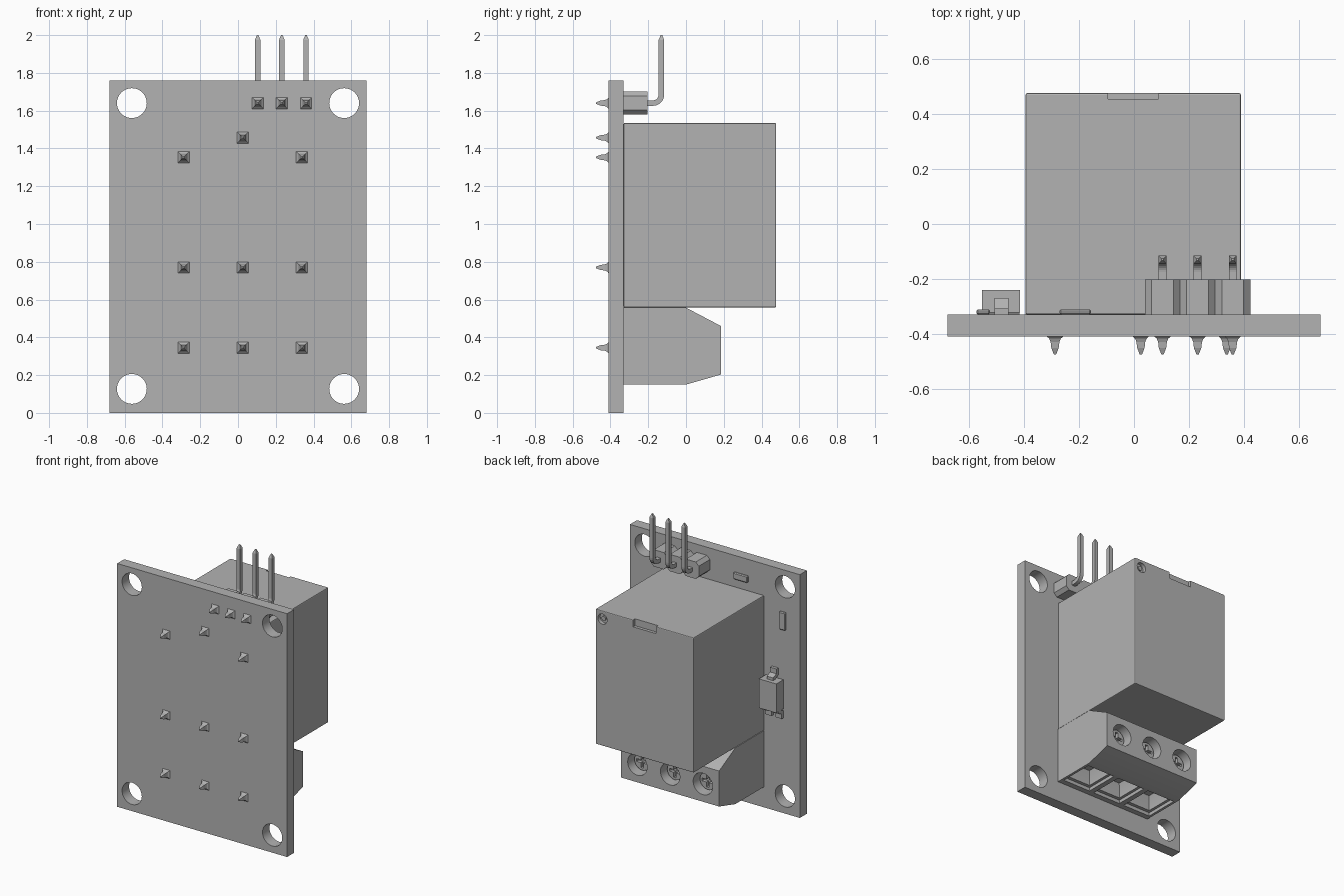
import bpy, bmesh, math

cube = bpy.data.objects.get("Cube")
if cube:
    bpy.data.objects.remove(cube, do_unlink=True)

grey = bpy.data.materials.new("plain grey")
grey.use_nodes = True
COLOUR = (0.45, 0.45, 0.45, 1)
grey.diffuse_color = COLOUR
grey.node_tree.nodes["Principled BSDF"].inputs["Base Color"].default_value = COLOUR


def loft(name, rings):
    """Solid through a list of equal-length rings of 3D points."""
    bm = bmesh.new()
    loops = [[bm.verts.new(p) for p in ring] for ring in rings]
    n = len(loops[0])
    for a, b in zip(loops, loops[1:]):
        for i in range(n):
            j = (i + 1) % n
            bm.faces.new((a[i], a[j], b[j], b[i]))
    bm.faces.new(loops[0])
    bm.faces.new(loops[-1])
    bmesh.ops.recalc_face_normals(bm, faces=bm.faces)
    mesh = bpy.data.meshes.new(name)
    bm.to_mesh(mesh)
    bm.free()
    mesh.materials.append(grey)
    obj = bpy.data.objects.new(name, mesh)
    bpy.context.collection.objects.link(obj)
    return obj


def prism_x(name, profile, x0, x1):
    return loft(name, [[(x, y, z) for y, z in profile] for x in (x0, x1)])


def prism_y(name, profile, y0, y1):
    return loft(name, [[(x, y, z) for x, z in profile] for y in (y0, y1)])


def rect(cx, cz, hx, hz):
    return [(cx - hx, cz - hz), (cx + hx, cz - hz), (cx + hx, cz + hz), (cx - hx, cz + hz)]


def circle(cx, cz, r, n=32):
    return [(cx + r * math.cos(math.tau * i / n), cz + r * math.sin(math.tau * i / n)) for i in range(n)]


def box(name, x0, x1, y0, y1, z0, z1):
    return prism_y(name, [(x0, z0), (x1, z0), (x1, z1), (x0, z1)], y0, y1)


def apply_modifier(obj, mod):
    bpy.ops.object.select_all(action='DESELECT')
    bpy.context.view_layer.objects.active = obj
    obj.select_set(True)
    bpy.ops.object.modifier_apply(modifier=mod.name)


def cut(obj, cutter):
    cutter.hide_render = True
    mod = obj.modifiers.new("cut", 'BOOLEAN')
    mod.operation = 'DIFFERENCE'
    mod.solver = 'EXACT'
    mod.object = cutter
    apply_modifier(obj, mod)
    bpy.data.objects.remove(cutter, do_unlink=True)


def bevel(obj, width, segments=1):
    mod = obj.modifiers.new("bevel", 'BEVEL')
    mod.width = width
    mod.segments = segments
    apply_modifier(obj, mod)


def smooth(obj):
    bpy.ops.object.select_all(action='DESELECT')
    bpy.context.view_layer.objects.active = obj
    obj.select_set(True)
    bpy.ops.object.shade_smooth_by_angle(angle=math.radians(30))


FRONT, BACK = -0.41, -0.33   # the two faces of the board

# Circuit board with four mounting holes
board = box("circuit_board", -0.68, 0.68, FRONT, BACK, 0, 1.76)
for x in (-0.562, 0.562):
    for z in (0.127, 1.64):
        cut(board, prism_y("hole_cutter", circle(x, z, 0.079, 40), -0.5, -0.2))
smooth(board)

# Relay case with a notch in the top edge and a round corner dimple
relay = box("relay_case", -0.395, 0.39, BACK, 0.477, 0.558, 1.535)
bevel(relay, 0.006, 2)
cut(relay, box("notch_cutter", -0.095, 0.09, 0.455, 0.6, 1.485, 1.6))
cut(relay, prism_y("dimple_cutter", circle(0.335, 1.475, 0.037, 24), 0.45, 0.6))
prism_y("dimple_centre", circle(0.335, 1.475, 0.016, 16), 0.44, 0.465)

# Screw terminal block
block = prism_x("terminal_block", [(BACK, 0.15), (0, 0.15), (0.185, 0.203), (0.185, 0.46),
                                   (0, 0.557), (BACK, 0.557)], -0.395, 0.39)
for i in (-1, 0, 1):
    x = -0.0025 + 0.262 * i
    cut(block, prism_y("screw_cutter", circle(x, 0.332, 0.078), 0.09, 0.3))
    # Stepped wire entry on the underside
    cut(block, box("entry_cutter", x - 0.112, x + 0.112, -0.29, -0.035, 0.1, 0.175))
    steps = ((0.092, 0.165), (0.092, 0.2), (0.07, 0.27))
    rings = [[(x + sx * h, -0.1625 + sy * h * 1.12, z)
              for sx, sy in ((-1, -1), (1, -1), (1, 1), (-1, 1))] for h, z in steps]
    cut(block, loft("wire_cutter", rings))
    # Cross-head screw
    screw = prism_y("terminal_screw", circle(x, 0.332, 0.062, 24), 0.08, 0.13)
    for hx, hz in ((0.045, 0.01), (0.01, 0.045)):
        cut(screw, prism_y("slot_cutter", rect(x, 0.332, hx, hz), 0.105, 0.2))
    smooth(screw)
smooth(block)


def square_ring(x, y, z, h, angle):
    """Square section whose path direction lies in the yz plane."""
    ny, nz = -math.sin(angle), math.cos(angle)
    return [(x + sx * h, y + s * h * ny, z + s * h * nz)
            for sx, s in ((-1, -1), (1, -1), (1, 1), (-1, 1))]


# Soldered pin ends on the front face
def solder_pin(x, z):
    profile = ((FRONT + 0.01, 0.032), (FRONT, 0.03), (-0.418, 0.021), (-0.43, 0.016),
               (-0.452, 0.0135), (-0.476, 0.004))
    loft("soldered_pin_end", [square_ring(x, y, z, h, 0) for y, h in profile])


for x in (-0.288, 0.025, 0.338):
    for z in (0.345, 0.77):
        solder_pin(x, z)
solder_pin(-0.288, 1.353)
solder_pin(0.338, 1.353)
solder_pin(0.025, 1.457)

# Three-way angled header: octagonal housings and bent square pins
for x in (0.104, 0.232, 0.36):
    w, h, c = 0.064, 0.061, 0.024
    octagon = [(x - w + c, 1.64 - h), (x + w - c, 1.64 - h), (x + w, 1.64 - h + c), (x + w, 1.64 + h - c),
               (x + w - c, 1.64 + h), (x - w + c, 1.64 + h), (x - w, 1.64 + h - c), (x - w, 1.64 - h + c)]
    prism_y("header_housing", octagon, BACK, -0.203)
    solder_pin(x, 1.64)
    r, half = 0.045, 0.0145
    rings = [square_ring(x, -0.25, 1.64, half, 0)]
    for k in range(7):
        a = math.pi / 2 * k / 6
        rings.append(square_ring(x, -0.13 - r + r * math.sin(a), 1.64 + r - r * math.cos(a), half, a))
    rings.append(square_ring(x, -0.13, 1.975, half, math.pi / 2))
    rings.append(square_ring(x, -0.13, 2.0, 0.004, math.pi / 2))
    loft("header_pin", rings)

# Small surface-mounted parts
for name, dims in (("side_resistor", (-0.575, -0.525, BACK, -0.311, 1.33, 1.46)),
                   ("top_resistor", (-0.272, -0.157, BACK, -0.311, 1.595, 1.645))):
    chip = box(name, *dims)
    bevel(chip, 0.006)

# Transistor with one upper and two lower gull-wing leads
box("transistor_body", -0.555, -0.415, -0.322, -0.24, 0.76, 0.97)


def lead(x, z, d):
    profile = [(-0.27, z), (-0.27, z + 0.02 * d), (-0.308, z + 0.035 * d), (-0.308, z + 0.07 * d),
               (BACK, z + 0.07 * d), (BACK, z + 0.02 * d), (-0.295, z)]
    prism_x("transistor_lead", profile, x - 0.025, x + 0.025)


lead(-0.483, 0.97, 1)
lead(-0.525, 0.76, -1)
lead(-0.443, 0.76, -1)
